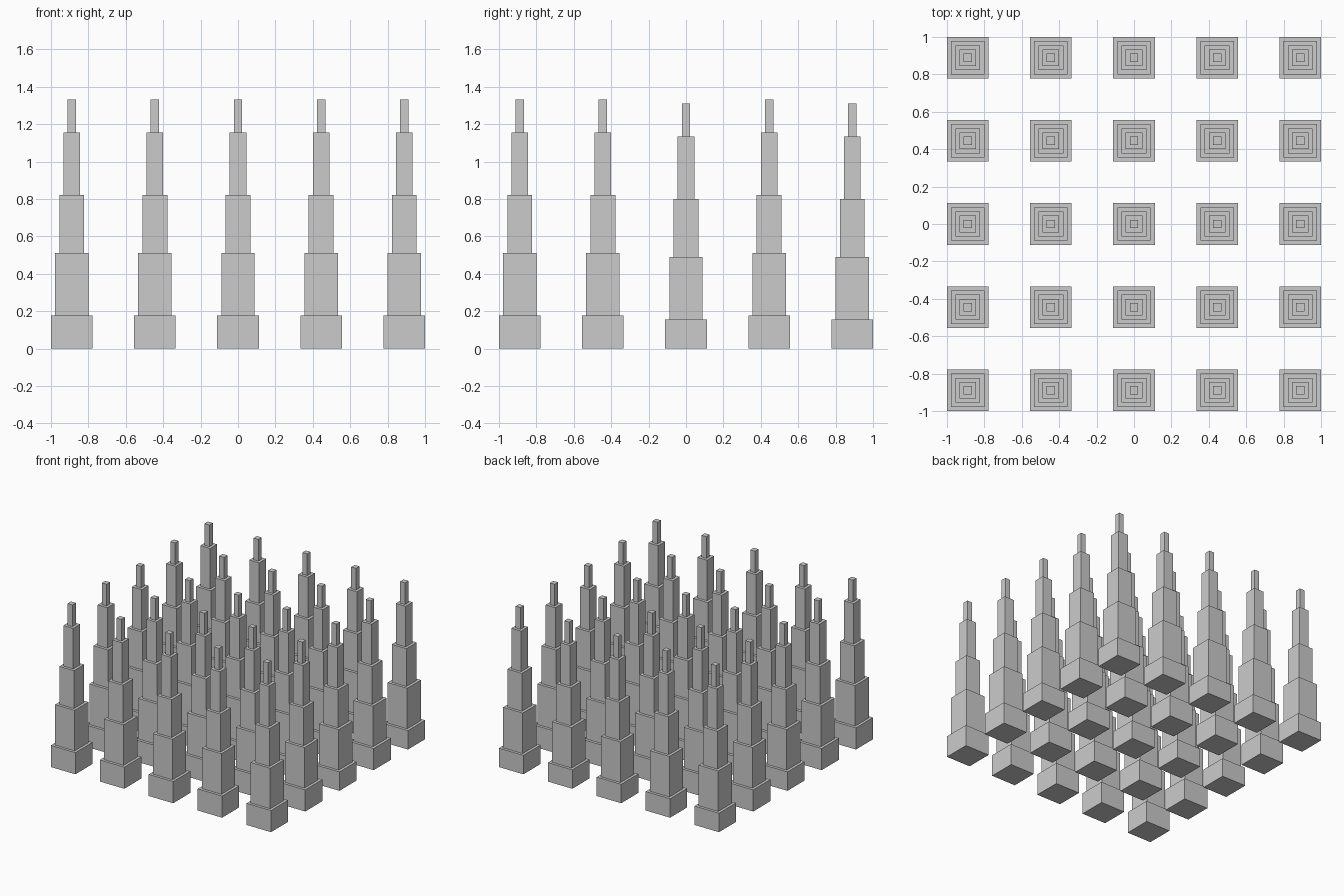
import bpy
import bmesh
from mathutils import Matrix

if "Cube" in bpy.data.objects:
    bpy.data.objects.remove(bpy.data.objects["Cube"])

U = 2 / 90                      # one module of the grid
WIDTHS = (10, 8, 6, 4, 2)       # tier widths, bottom to top
UPPER_HEIGHTS = (15, 14, 15, 8)  # tier heights above the base


def tower_mesh(name, base_height):
    """Stepped tower made of stacked square boxes."""
    bm = bmesh.new()
    z = 0
    for w, h in zip(WIDTHS, (base_height,) + UPPER_HEIGHTS):
        m = Matrix.Translation((0, 0, (z + h / 2) * U)) @ Matrix.Diagonal((w * U, w * U, h * U, 1))
        bmesh.ops.create_cube(bm, size=1, matrix=m)
        z += h
    mesh = bpy.data.meshes.new(name)
    bm.to_mesh(mesh)
    bm.free()
    return mesh


tall = tower_mesh("tall_tower", 8)
short = tower_mesh("short_tower", 7)

# Five by five grid; the middle and back rows have slightly lower bases
for row in range(5):
    for col in range(5):
        mesh = short if row in (2, 4) else tall
        tower = bpy.data.objects.new(f"{mesh.name}_{row + 1}_{col + 1}", mesh)
        tower.location = ((col - 2) * 20 * U, (row - 2) * 20 * U, 0)
        bpy.context.collection.objects.link(tower)
